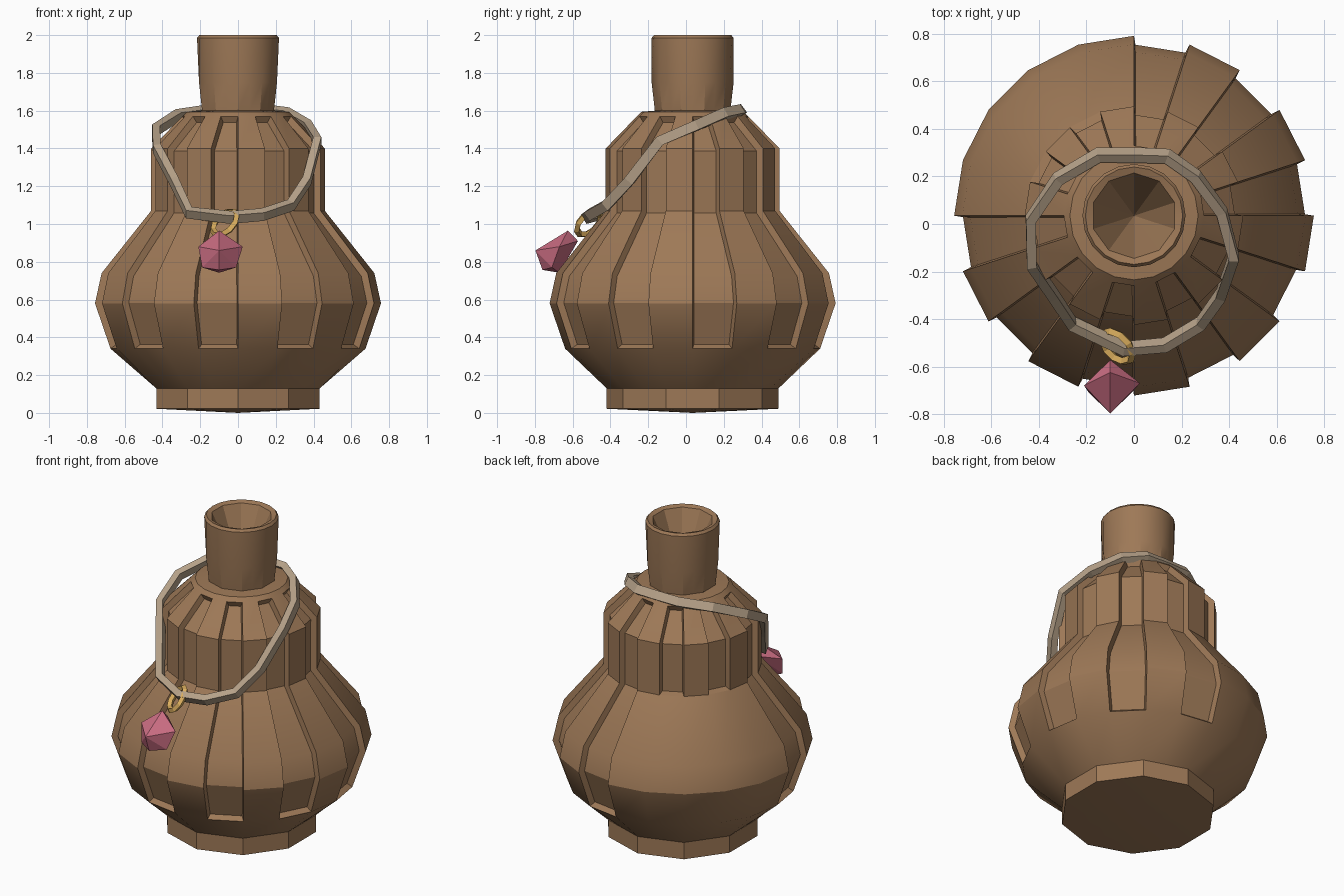
import bpy, bmesh, math
from mathutils import Vector

if "Cube" in bpy.data.objects:
    bpy.data.objects.remove(bpy.data.objects["Cube"])

CY = 0.035      # body axis offset in y
SEG = 20


def material(name, rgb):
    m = bpy.data.materials.new(name)
    m.diffuse_color = (*rgb, 1)
    m.use_nodes = True
    m.node_tree.nodes["Principled BSDF"].inputs["Base Color"].default_value = m.diffuse_color
    return m


def finish(bm, name, mat, smooth=None):
    bmesh.ops.recalc_face_normals(bm, faces=bm.faces)
    me = bpy.data.meshes.new(name)
    bm.to_mesh(me)
    bm.free()
    ob = bpy.data.objects.new(name, me)
    bpy.context.collection.objects.link(ob)
    me.materials.append(mat)
    if smooth:
        bpy.ops.object.select_all(action='DESELECT')
        ob.select_set(True)
        bpy.context.view_layer.objects.active = ob
        bpy.ops.object.shade_smooth_by_angle(angle=math.radians(smooth))
    return ob


clay = material("clay", (0.34, 0.19, 0.095))
cord = material("cord", (0.47, 0.36, 0.25))
gold = material("gold", (0.70, 0.42, 0.11))
pink = material("pink", (0.58, 0.15, 0.22))

# Bottle body: radius, height, ten_sided
profile = [
    (0.455, 0.022, 1), (0.455, 0.13, 1), (0.675, 0.34, 0), (0.757, 0.58, 0),
    (0.722, 0.74, 0), (0.46, 1.07, 0), (0.46, 1.40, 0), (0.295, 1.57, 0),
    (0.27, 1.594, 0), (0.20, 1.60, 1), (0.217, 1.75, 1), (0.217, 1.985, 0),
    (0.205, 2.0, 0), (0.18, 1.99, 1),
]
bm = bmesh.new()
rings = []
for r, z, ten in profile:
    ring = []
    for i in range(SEG):
        a = math.tau * i / SEG
        k = math.cos(math.pi / 10) if ten and i % 2 == 0 else 1
        ring.append(bm.verts.new((r * k * math.cos(a), CY + r * k * math.sin(a), z)))
    rings.append(ring)
grid = []
for lo, hi in zip(rings, rings[1:]):
    grid.append([bm.faces.new((lo[i], lo[(i + 1) % SEG], hi[(i + 1) % SEG], hi[i]))
                 for i in range(SEG)])
for ring, z in ((rings[0], 0.0), (rings[-1], 1.6)):     # base and mouth cone
    c = bm.verts.new((0, CY, z))
    for i in range(SEG):
        bm.faces.new((ring[i], ring[(i + 1) % SEG], c))
bmesh.ops.recalc_face_normals(bm, faces=bm.faces)

# Sunken flutes on every second side; the two at the back left are short
flutes = []
for col in range(0, SEG, 2):
    start = 5 if col in (6, 8) else 2
    flutes += [grid[row][col] for row in range(start, 7)]
bmesh.ops.inset_region(bm, faces=flutes, thickness=0.012, depth=-0.035,
                       use_boundary=True, use_even_offset=True)
finish(bm, "bottle_body", clay, 30)

# Cord draped around the shoulder
path = [Vector(p) for p in [
    (0, 0.29, 1.60), (0.14, 0.285, 1.60), (0.26, 0.20, 1.585), (0.37, 0.05, 1.52),
    (0.42, -0.14, 1.44), (0.365, -0.30, 1.23), (0.28, -0.42, 1.10),
    (0.13, -0.51, 1.05), (-0.04, -0.525, 1.035), (-0.26, -0.42, 1.06),
    (-0.34, -0.30, 1.23), (-0.43, -0.17, 1.40), (-0.435, 0.02, 1.50),
    (-0.32, 0.19, 1.575), (-0.15, 0.29, 1.60)]]
normal = Vector((0, -0.6, 0.8))
bm = bmesh.new()
n = len(path)
loops = []
for i, p in enumerate(path):
    tan = (path[(i + 1) % n] - path[i - 1]).normalized()
    side = tan.cross(normal).normalized()
    up = side.cross(tan).normalized()
    loops.append([bm.verts.new(p + side * s * 0.021 + up * u * 0.027)
                  for s, u in ((-1, -1), (1, -1), (1, 1), (-1, 1))])
for i in range(n):
    a, b = loops[i], loops[(i + 1) % n]
    for j in range(4):
        bm.faces.new((a[j], a[(j + 1) % 4], b[(j + 1) % 4], b[j]))
finish(bm, "cord_loop", cord)

# Metal ring holding the charm
bpy.ops.mesh.primitive_torus_add(major_segments=10, minor_segments=4,
                                 major_radius=0.077, minor_radius=0.019,
                                 location=(-0.07, -0.515, 1.005))
ring = bpy.context.object
ring.name = "charm_ring"
ring.rotation_euler = Vector((1, 1, -1)).to_track_quat('Z', 'Y').to_euler()
ring.data.materials.append(gold)

# Faceted gem charm
bm = bmesh.new()
for p in [(-0.1, -0.625, 0.965), (0.025, -0.67, 0.88), (-0.21, -0.68, 0.88),
          (-0.1, -0.797, 0.86), (-0.1, -0.67, 0.742), (-0.19, -0.71, 0.77),
          (-0.01, -0.71, 0.77), (-0.1, -0.572, 0.91), (-0.1, -0.76, 0.757)]:
    bm.verts.new(p)
bmesh.ops.convex_hull(bm, input=bm.verts)
finish(bm, "gem_charm", pink)
